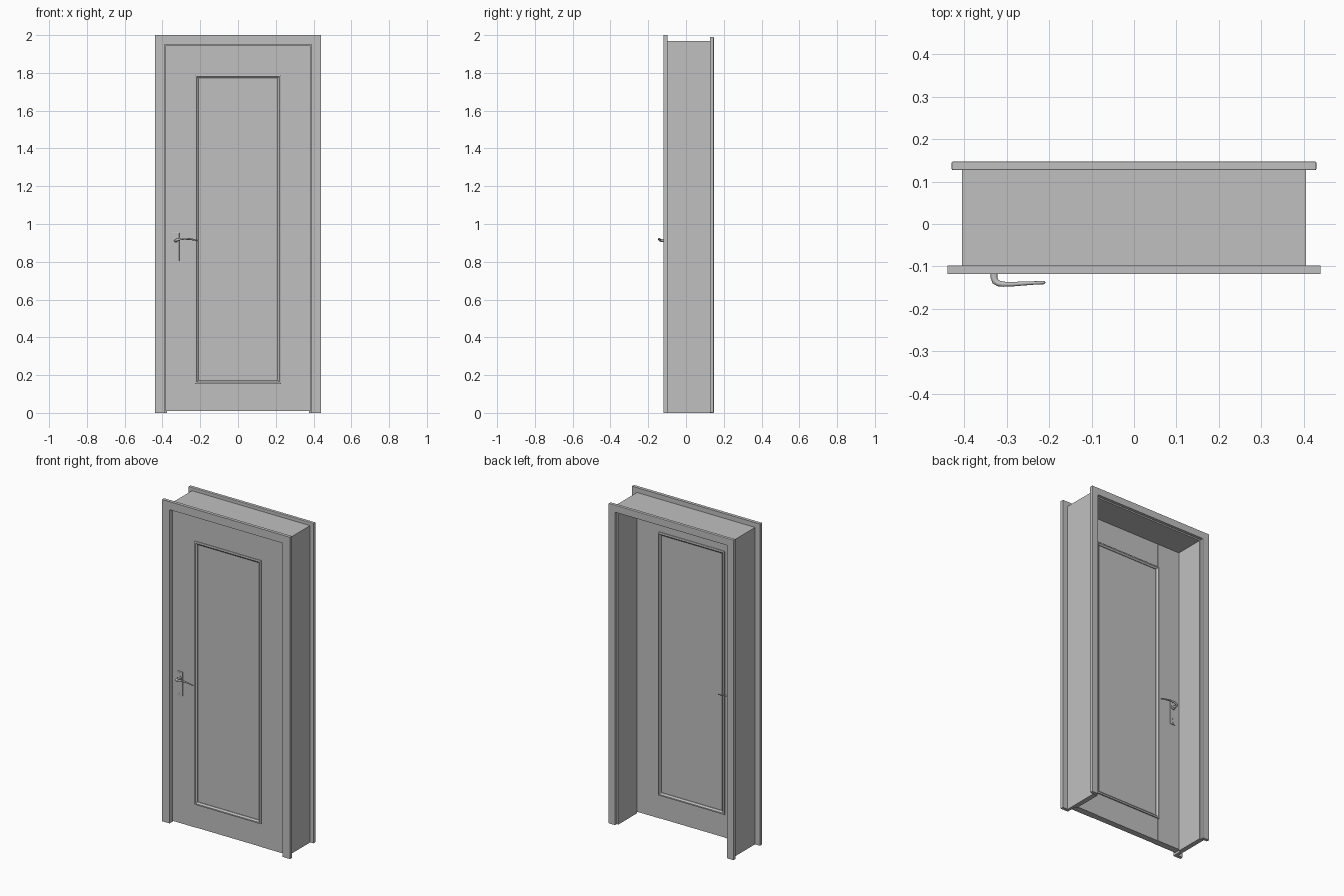
import bpy, bmesh, math
from mathutils import Vector

if "Cube" in bpy.data.objects:
    bpy.data.objects.remove(bpy.data.objects["Cube"])

grey = bpy.data.materials.new("plain_grey")
grey.use_nodes = True
grey.diffuse_color = (0.53, 0.53, 0.53, 1)
grey.node_tree.nodes["Principled BSDF"].inputs["Base Color"].default_value = (0.53, 0.53, 0.53, 1)

DOOR_FRONT, DOOR_BACK = -0.097, -0.055


def finish(name, bm, smooth=False):
    bmesh.ops.recalc_face_normals(bm, faces=bm.faces)
    mesh = bpy.data.meshes.new(name)
    bm.to_mesh(mesh)
    bm.free()
    mesh.materials.append(grey)
    obj = bpy.data.objects.new(name, mesh)
    bpy.context.collection.objects.link(obj)
    if smooth:
        bpy.ops.object.select_all(action='DESELECT')
        obj.select_set(True)
        bpy.context.view_layer.objects.active = obj
        bpy.ops.object.shade_smooth_by_angle(angle=math.radians(40))
    return obj


def bevel(obj, width, segments=2):
    mod = obj.modifiers.new("edge_bevel", 'BEVEL')
    mod.width, mod.segments = width, segments


def prism(name, outline, y0, y1):
    """Extrude an x-z outline along y."""
    bm = bmesh.new()
    face = bm.faces.new([bm.verts.new((x, y0, z)) for x, z in outline])
    ext = bmesh.ops.extrude_face_region(bm, geom=[face])
    verts = [g for g in ext["geom"] if isinstance(g, bmesh.types.BMVert)]
    bmesh.ops.translate(bm, verts=verts, vec=(0, y1 - y0, 0))
    return finish(name, bm)


def box(name, x0, x1, y0, y1, z0, z1):
    return prism(name, [(x0, z0), (x1, z0), (x1, z1), (x0, z1)], y0, y1)


def portal(name, outer, top, inner, inner_top, y0, y1):
    """Doorway surround: two legs joined by a head."""
    half = [(outer, 0), (outer, top), (inner, inner_top), (inner, 0)]
    right = [half[3], half[0], half[1]]
    left = [(-x, z) for x, z in reversed(right)]
    return prism(name, right + left + [(-inner, inner_top), (inner, inner_top)], y0, y1)


def tube(name, rings, sides=12):
    """Round bar through (point, radius) rings."""
    bm = bmesh.new()
    pts = [Vector(p) for p, r in rings]
    loops = []
    for i, (p, r) in enumerate(rings):
        t = (pts[min(i + 1, len(pts) - 1)] - pts[max(i - 1, 0)]).normalized()
        u = t.cross(Vector((0, 0, 1))).normalized()
        v = t.cross(u)
        loops.append([bm.verts.new(pts[i] + r * (u * math.cos(a) + v * math.sin(a)))
                      for a in (math.tau * k / sides for k in range(sides))])
    for a, b in zip(loops, loops[1:]):
        for k in range(sides):
            n = (k + 1) % sides
            bm.faces.new((a[k], a[n], b[n], b[k]))
    bm.faces.new(loops[0])
    bm.faces.new(loops[-1])
    return finish(name, bm, True)


def moulding(name, y, out):
    """Mitred bead around the panel; profile is (inset, height)."""
    profile = [(0, -0.008), (0, 0.005), (0.003, 0.007), (0.009, 0.007),
               (0.013, 0.003), (0.018, -0.001), (0.018, -0.008)]
    bm = bmesh.new()
    loops = []
    for sx, sz in ((-1, -1), (1, -1), (1, 1), (-1, 1)):
        loops.append([bm.verts.new((sx * (0.228 - i), y + out * h, 0.972 + sz * (0.818 - i)))
                      for i, h in profile])
    for c in range(4):
        a, b = loops[c], loops[(c + 1) % 4]
        for k in range(len(profile)):
            n = (k + 1) % len(profile)
            bm.faces.new((a[k], a[n], b[n], b[k]))
    return finish(name, bm)


# Frame: casings, lining and door stop
portal("front_casing", 0.44, 2.0, 0.388, 1.95, -0.118, -0.098)
back = portal("back_casing", 0.43, 1.99, 0.385, 1.945, 0.127, 0.147)
bevel(back, 0.003)
portal("front_lining", 0.406, 1.97, 0.388, 1.95, -0.098, DOOR_BACK)
portal("back_lining", 0.406, 1.97, 0.376, 1.938, DOOR_BACK, 0.127)

# Door leaf: stiles, slightly recessed rails, centre panel
for side, s in (("left", 1), ("right", -1)):
    x0, x1 = sorted((s * 0.222, s * 0.384))
    box(side + "_stile", x0, x1, DOOR_FRONT, DOOR_BACK, 0.01, 1.946)
for part, z0, z1 in (("bottom_rail", 0.01, 0.17), ("top_rail", 1.775, 1.946)):
    box(part, -0.222, 0.222, DOOR_FRONT + 0.002, DOOR_BACK - 0.002, z0, z1)
box("centre_panel", -0.222, 0.222, DOOR_FRONT + 0.005, DOOR_BACK - 0.005, 0.17, 1.775)

# Mouldings and handle sets on both faces
HX, HZ = -0.33, 0.913
for side, y, out in (("front", DOOR_FRONT, -1), ("back", DOOR_BACK, 1)):
    moulding(side + "_moulding", y, out)

    plate = box(side + "_handle_plate", HX - 0.019, HX + 0.019,
                *sorted((y, y + out * 0.005)), 0.803, 0.955)
    bevel(plate, 0.002)

    tube(side + "_handle_collar", [((HX, y, HZ), 0.014), ((HX, y + out * 0.010, HZ), 0.014),
                                   ((HX, y + out * 0.012, HZ), 0.011)], 20)
    path = [(0, 0, 0, 8), (0, 0.030, 0, 8), (0.003, 0.038, 0.001, 8), (0.010, 0.043, 0.004, 7),
            (0.022, 0.045, 0.007, 6), (0.045, 0.045, 0.009, 5), (0.070, 0.043, 0.008, 5),
            (0.095, 0.042, 0.004, 4), (0.118, 0.041, -0.001, 4), (0.120, 0.041, -0.002, 2)]
    tube(side + "_lever", [((HX + dx, y + out * dy, HZ + dz), r / 1000) for dx, dy, dz, r in path])

    for label, z in (("upper_screw", 0.943), ("lower_screw", 0.815), ("keyhole_boss", 0.842)):
        r = 0.007 if label == "keyhole_boss" else 0.004
        tube(f"{side}_{label}", [((HX, y, z), r), ((HX, y + out * 0.007, z), r)])
